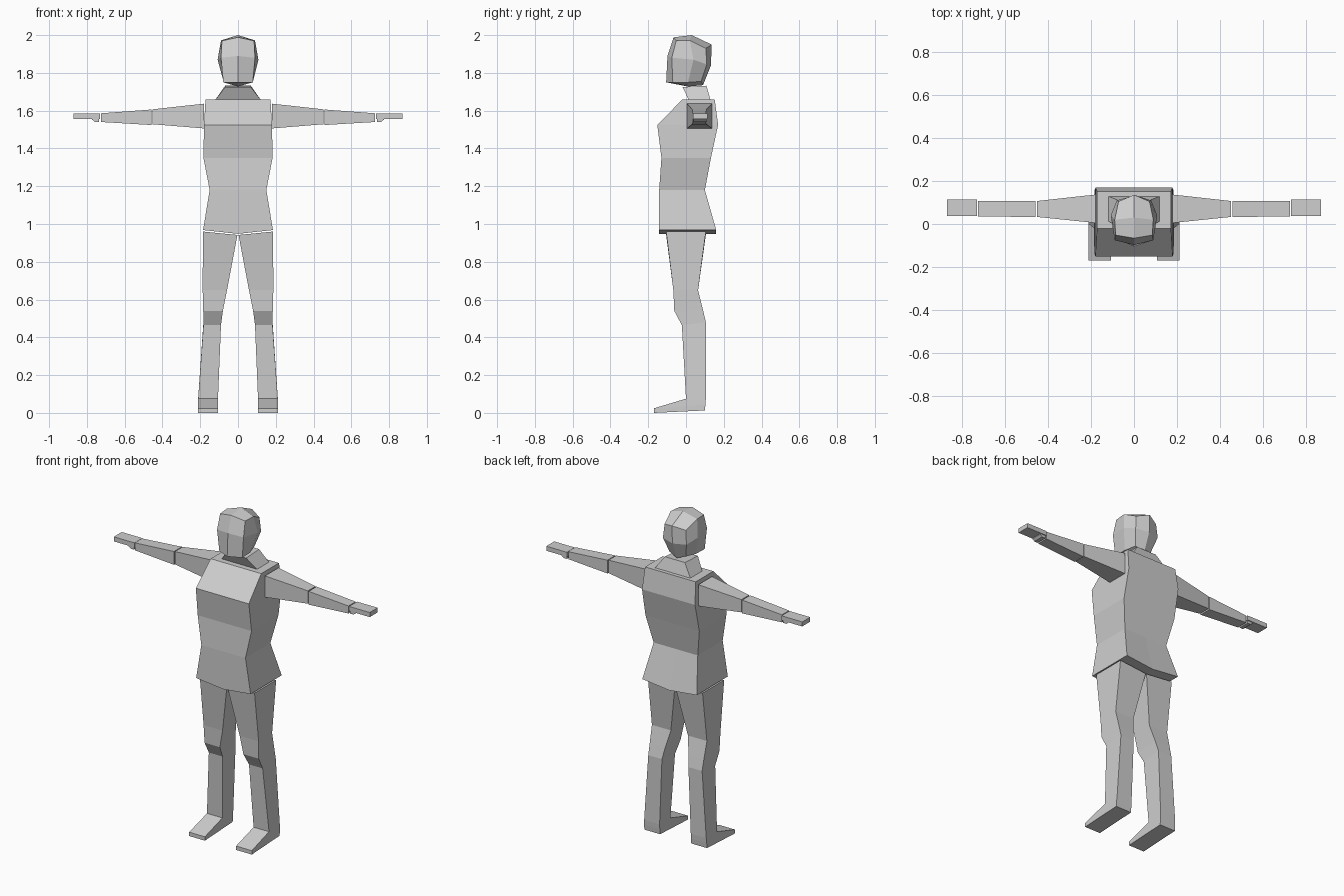
import bpy, bmesh

grey = bpy.data.materials.new("plain_grey")
grey.diffuse_color = (0.62, 0.62, 0.62, 1)


def loft(name, rings, mirror=False, centres=None):
    """Skin a stack of closed rings; centres give optional cap middle points."""
    bm = bmesh.new()
    vs = [[bm.verts.new(p) for p in r] for r in rings]
    n = len(vs[0])
    for a, b in zip(vs, vs[1:]):
        for i in range(n):
            j = (i + 1) % n
            bm.faces.new((a[i], a[j], b[j], b[i]))
    for k, ring in enumerate((vs[0], vs[-1])):
        if centres:
            c = bm.verts.new(centres[k])
            for i in range(0, n, 2):
                bm.faces.new((c, ring[i], ring[i + 1], ring[(i + 2) % n]))
        elif n == 6:  # split down the middle so the cap may fold
            bm.faces.new((ring[0], ring[1], ring[4], ring[5]))
            bm.faces.new((ring[1], ring[2], ring[3], ring[4]))
        else:
            bm.faces.new(ring)
    bmesh.ops.recalc_face_normals(bm, faces=bm.faces[:])
    me = bpy.data.meshes.new(name)
    bm.to_mesh(me)
    bm.free()
    me.materials.append(grey)
    ob = bpy.data.objects.new(name, me)
    bpy.context.collection.objects.link(ob)
    if mirror:
        m = ob.modifiers.new("mirror", 'MIRROR')
        m.use_mirror_merge = False
    return ob


def section_x(x, y0, y1, z0, z1):
    return [(x, y0, z0), (x, y1, z0), (x, y1, z1), (x, y0, z1)]


# Torso: half width, front y, back y, height, drop of the middle
def torso_ring(w, yf, yb, z, drop=0):
    return [(-w, yf, z), (0, yf, z - drop), (w, yf, z),
            (w, yb, z), (0, yb, z - drop), (-w, yb, z)]


loft("torso", [torso_ring(*r) for r in (
    (0.185, -0.142, 0.16, 0.968, 0.02),
    (0.15, -0.142, 0.10, 1.18),
    (0.183, -0.13, 0.132, 1.35),
    (0.18, -0.152, 0.17, 1.525),
    (0.172, -0.02, 0.152, 1.658))])

# Neck, leaning forward
loft("neck", [
    [(-0.122, 0.015, 1.655), (0.122, 0.015, 1.655), (0.122, 0.13, 1.655), (-0.122, 0.13, 1.655)],
    [(-0.068, -0.018, 1.725), (0.068, -0.018, 1.725), (0.068, 0.108, 1.732), (-0.068, 0.108, 1.732)]])


# Head: five half-ring points from face to nape, mirrored into a ring of eight
def head_ring(half):
    return half + [(-x, y, z) for x, y, z in half[3:0:-1]]


loft("head", [
    head_ring([(0, -0.105, 1.75), (0.078, -0.07, 1.75), (0.075, 0.01, 1.75),
               (0.055, 0.08, 1.755), (0, 0.09, 1.735)]),
    head_ring([(0, -0.098, 1.89), (0.09, -0.075, 1.88), (0.108, 0.04, 1.87),
               (0.08, 0.11, 1.845), (0, 0.132, 1.84)]),
    head_ring([(0, -0.066, 1.988), (0.085, -0.052, 1.97), (0.09, 0.02, 1.972),
               (0.072, 0.105, 1.93), (0, 0.136, 1.95)])],
    centres=[(0, 0.01, 1.728), (0, 0.03, 2.0)])

# Arms, stretched out sideways
loft("upper_arm", [section_x(0.18, 0.005, 0.137, 1.506, 1.637),
                   section_x(0.452, 0.033, 0.107, 1.528, 1.607)], True)
loft("forearm", [section_x(0.458, 0.032, 0.108, 1.524, 1.606),
                 section_x(0.726, 0.036, 0.106, 1.54, 1.586)], True)
loft("hand", [section_x(0.73, 0.037, 0.114, 1.556, 1.584),
              section_x(0.87, 0.037, 0.114, 1.556, 1.584)], True)
loft("thumb", [section_x(0.735, 0.04, 0.108, 1.54, 1.557),
               section_x(0.758, 0.04, 0.108, 1.54, 1.557),
               section_x(0.772, 0.04, 0.108, 1.552, 1.557)], True)


# Legs with feet: inner x, outer x, front (y, z), back (y, z), inner drop
def leg_ring(xi, xo, f, b, drop=0):
    return [(xi, f[0], f[1] - drop), (xo, *f), (xo, *b), (xi, b[0], b[1] - drop)]


loft("leg", [leg_ring(*r) for r in (
    (0.003, 0.186, (-0.105, 0.96), (0.105, 0.96), 0.018),
    (0.058, 0.187, (-0.067, 0.65), (0.064, 0.65)),
    (0.08, 0.184, (-0.062, 0.54), (0.09, 0.545)),
    (0.09, 0.183, (-0.022, 0.465), (0.105, 0.48)),
    (0.106, 0.211, (0.0, 0.075), (0.105, 0.075)),
    (0.106, 0.213, (-0.17, 0.024), (0.103, 0.045)),
    (0.106, 0.213, (-0.17, 0.0), (0.1, 0.013)))], True)
